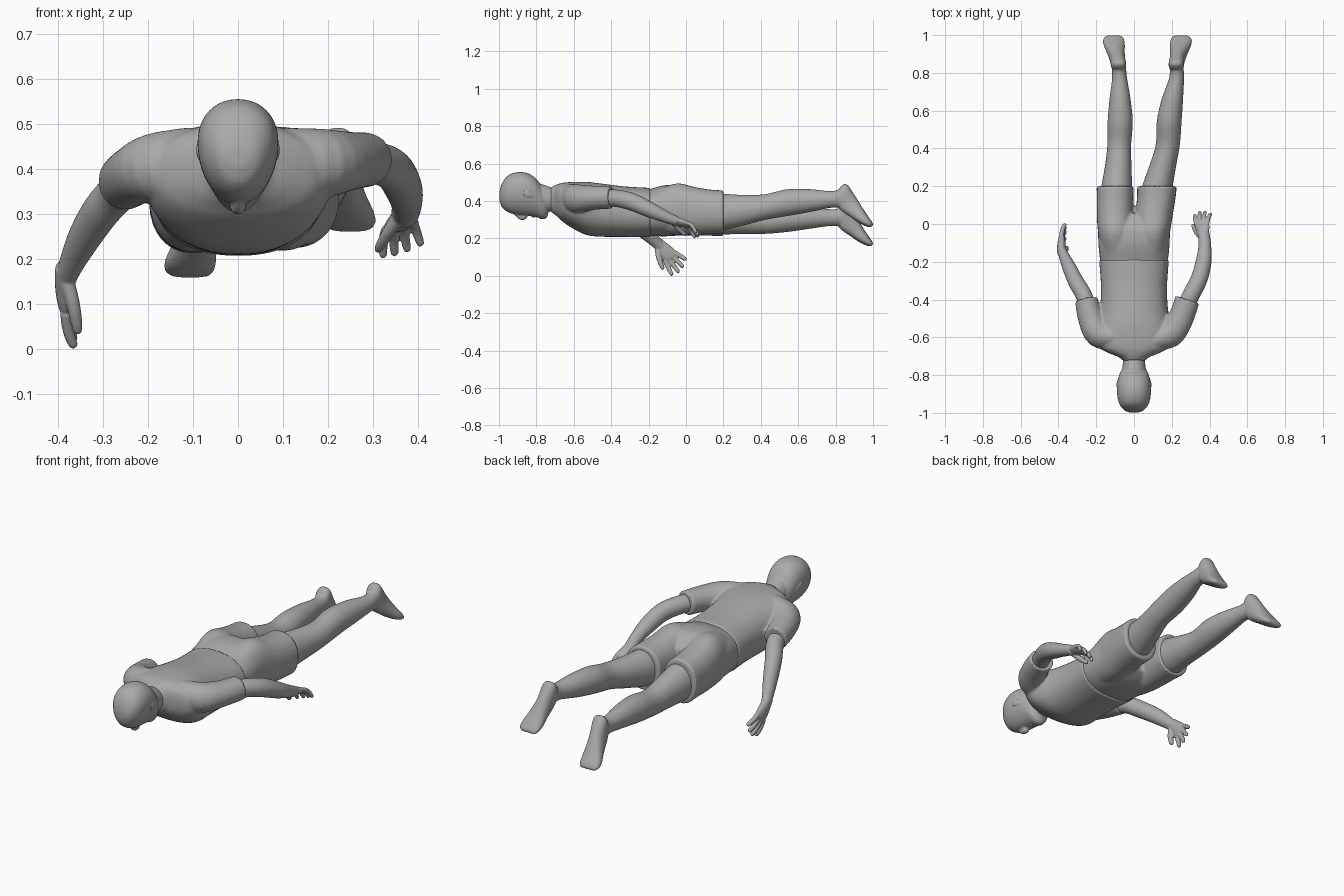
import bpy, bmesh
from math import cos, sin, pi, radians, copysign
from mathutils import Vector

X, Y, Z = Vector((1, 0, 0)), Vector((0, 1, 0)), Vector((0, 0, 1))
GREY = bpy.data.materials.new("dark_grey")
GREY.diffuse_color = (.4, .4, .4, 1)


def spline(secs, sub):
    """Catmull-Rom through the sections (x, y, z, half width, half height)."""
    out = []
    for i in range(len(secs) - 1):
        a, b, c, d = (secs[max(i - 1, 0)], secs[i], secs[i + 1],
                      secs[min(i + 2, len(secs) - 1)])
        for k in range(sub):
            t = k / sub
            out.append([0.5 * (2 * q + (r - p) * t + (2 * p - 5 * q + 4 * r - s) * t * t
                               + (3 * q - p - 3 * r + s) * t ** 3)
                        for p, q, r, s in zip(a, b, c, d)])
    return out + [list(secs[-1])]


def tube(bm, secs, side=X, flat=None, n=28, power=2.0, taper=0.0, sub=4):
    """Skin rings along a path; taper widens the +v half of each ring."""
    pts = spline(secs, sub)
    rings = []
    for i, p in enumerate(pts):
        c = Vector(p[:3])
        t = flat or (Vector(pts[min(i + 1, len(pts) - 1)][:3])
                     - Vector(pts[max(i - 1, 0)][:3])).normalized()
        u = (side - t * side.dot(t)).normalized()
        v = u.cross(t)
        ring = []
        for k in range(n):
            ca, sa = cos(2 * pi * k / n), sin(2 * pi * k / n)
            cu = copysign(abs(ca) ** (2 / power), ca)
            cv = copysign(abs(sa) ** (2 / power), sa)
            ring.append(bm.verts.new(c + u * max(p[3], .002) * cu * (1 + taper * cv)
                                     + v * max(p[4], .002) * cv))
        rings.append(ring)
    for a, b in zip(rings, rings[1:]):
        for k in range(n):
            bm.faces.new((a[k], a[(k + 1) % n], b[(k + 1) % n], b[k]))
    bm.faces.new(rings[0][::-1])
    bm.faces.new(rings[-1])


def finish(name, bm, voxel=0, smooth=4):
    """Make the object; a voxel size fuses its overlapping tubes into one skin."""
    bmesh.ops.recalc_face_normals(bm, faces=bm.faces)
    me = bpy.data.meshes.new(name)
    bm.to_mesh(me)
    bm.free()
    me.materials.append(GREY)
    ob = bpy.data.objects.new(name, me)
    bpy.context.collection.objects.link(ob)
    bpy.ops.object.select_all(action='DESELECT')
    ob.select_set(True)
    bpy.context.view_layer.objects.active = ob
    if voxel:
        m = ob.modifiers.new("fuse", 'REMESH')
        m.mode, m.voxel_size, m.use_smooth_shade = 'VOXEL', voxel, True
        m = ob.modifiers.new("soften", 'SMOOTH')
        m.factor, m.iterations = .5, smooth
        bpy.ops.object.modifier_apply(modifier="fuse")
        bpy.ops.object.modifier_apply(modifier="soften")
    bpy.ops.object.shade_smooth_by_angle(angle=radians(45))


# Head: rings from crown to chin, face looking down, with nose, lips, chin and neck
profile = [(-.998, .425, .025, .02), (-.985, .43, .052, .062), (-.955, .438, .076, .096),
           (-.915, .44, .087, .112), (-.87, .438, .089, .116), (-.83, .43, .085, .111),
           (-.795, .412, .076, .10), (-.765, .385, .062, .082), (-.745, .365, .044, .055),
           (-.738, .36, .02, .03)]
bm = bmesh.new()
tube(bm, [(0, y, z, rx, rz) for y, z, rx, rz in profile],
     flat=-Y, n=36, power=2.1, taper=-.13)
tube(bm, [(0, -.915, .333, .008, .008), (0, -.89, .318, .012, .015),
          (0, -.868, .314, .018, .016), (0, -.856, .325, .012, .01)], n=14)
tube(bm, [(-.028, -.812, .332, .004, .004), (0, -.815, .320, .011, .010),
          (.028, -.812, .332, .004, .004)], side=Y, n=12)
tube(bm, [(0, -.795, .33, .012, .012), (0, -.77, .320, .026, .018),
          (0, -.748, .328, .018, .014)], n=16)
tube(bm, [(0, -.84, .44, .066, .07), (0, -.77, .42, .062, .07),
          (0, -.71, .405, .058, .064), (0, -.65, .395, .06, .06)], flat=Y)
finish("head", bm, .005, 5)
for s, label in ((-1, "left"), (1, "right")):
    bm = bmesh.new()
    tube(bm, [(s * .081, -.872, .437, .003, .008), (s * .085, -.862, .442, .007, .02),
              (s * .083, -.84, .438, .008, .021), (s * .077, -.815, .424, .006, .011),
              (s * .072, -.803, .418, .003, .005)], flat=Y, n=14)
    finish(label + "_ear", bm)

# Shirt with sleeves
shirt = [(-.722, .407, .061, .066), (-.705, .406, .08, .076), (-.685, .402, .13, .088),
         (-.655, .392, .183, .106), (-.60, .376, .208, .126), (-.53, .36, .196, .142),
         (-.45, .351, .180, .142), (-.33, .343, .175, .135), (-.19, .338, .185, .132)]
bm = bmesh.new()
tube(bm, [(0, y, z, rx, rz) for y, z, rx, rz in shirt], flat=Y, n=40, power=2.25)
tube(bm, [(.11, -.605, .407, .06, .086), (.19, -.58, .412, .075, .077),
          (.247, -.50, .417, .068, .065), (.283, -.40, .42, .065, .061)])
tube(bm, [(-.11, -.605, .407, .06, .086), (-.185, -.58, .402, .075, .077),
          (-.228, -.50, .386, .068, .067), (-.253, -.40, .37, .060, .063)])
finish("shirt", bm, .0065, 5)

# Shorts: seat and two legs
bm = bmesh.new()
tube(bm, [(0, -.23, .338, .168, .118), (0, -.185, .34, .180, .126),
          (0, -.11, .348, .188, .137), (0, -.03, .35, .188, .132),
          (0, .02, .345, .165, .108), (0, .055, .34, .10, .08)],
     flat=Y, n=40, power=2.4)
tube(bm, [(.085, -.17, .345, .085, .11), (.096, -.05, .356, .094, .138),
          (.106, .05, .347, .1, .127), (.117, .13, .342, .102, .119),
          (.122, .2, .340, .105, .117)], flat=Y, power=2.2)
tube(bm, [(-.085, -.17, .345, .085, .11), (-.096, -.05, .354, .094, .138),
          (-.1, .05, .341, .097, .127), (-.1, .13, .333, .097, .119),
          (-.1, .2, .328, .098, .117)], flat=Y, power=2.2)
finish("shorts", bm, .0065, 6)


def hand(bm, wrist, d, w, curl, size, spread):
    """Palm, four fingers and a thumb; d points to the fingers, w to the little finger."""
    d = Vector(d).normalized()
    w = Vector(w)
    w = (w - d * w.dot(d)).normalized()
    nrm = d.cross(w)
    o = Vector(wrist)

    def at(a, b, c, ru, rv):
        return (*(o + (d * a + w * b + nrm * c) * size), ru * size, rv * size)

    tube(bm, [at(-.02, 0, 0, .026, .022), at(.02, 0, 0, .034, .022), at(.06, 0, .002, .042, .020),
              at(.09, 0, .004, .040, .014), at(.098, 0, .005, .032, .007)], side=w, n=20)
    for i, ln in enumerate((.078, .09, .084, .064)):
        b = (i - 1.5) * .022
        tube(bm, [at(.08 + ln * f, b * (1 + spread * f), .003 + curl * f * f, r, r)
                  for f, r in ((0, .0125), (.35, .012), (.7, .0115), (.95, .0095), (1, .004))],
             side=w, n=12, sub=2)
    tube(bm, [at(.005, -.018, .004, .016, .016), at(.04, -.042, .012 + curl * .2, .015, .015),
              at(.075, -.058, .016 + curl * .4, .013, .013),
              at(.10, -.066, .018 + curl * .5, .010, .010),
              at(.106, -.067, .018 + curl * .5, .004, .004)], side=w, n=12, sub=3)


# Bare arms with hands
bm = bmesh.new()
tube(bm, [(.24, -.50, .416, .045, .045), (.30, -.38, .415, .046, .046),
          (.345, -.29, .396, .045, .047), (.368, -.20, .356, .042, .042),
          (.375, -.12, .320, .034, .033), (.37, -.05, .292, .030, .026)])
hand(bm, (.370, -.07, .298), (-.14, .94, -.27), (.92, .1, .28), .05, .92, .45)
finish("right_arm", bm, .0036, 3)
bm = bmesh.new()
tube(bm, [(-.225, -.50, .385, .045, .045), (-.265, -.38, .35, .044, .045),
          (-.305, -.31, .305, .042, .044), (-.343, -.23, .245, .036, .041),
          (-.372, -.165, .185, .027, .032), (-.384, -.13, .15, .022, .028)])
hand(bm, (-.384, -.14, .165), (-.02, .65, -.76), (0, .76, .65), .02, 1.05, .6)
finish("left_arm", bm, .0036, 3)

# Legs: (y, centre x, centre z, half width, half height)
right_leg = [(.08, .105, .343, .085, .105), (.19, .122, .342, .082, .098),
             (.30, .150, .350, .072, .083), (.42, .179, .367, .064, .069),
             (.54, .186, .391, .066, .072), (.66, .203, .402, .057, .062),
             (.77, .225, .408, .040, .045), (.83, .226, .412, .036, .048),
             (.87, .226, .41, .028, .037)]
left_leg = [(.08, -.095, .335, .085, .105), (.19, -.092, .322, .082, .100),
            (.30, -.084, .306, .071, .083), (.42, -.078, .293, .063, .069),
            (.54, -.073, .305, .067, .071), (.66, -.074, .311, .056, .060),
            (.77, -.076, .311, .040, .045), (.83, -.08, .312, .037, .047),
            (.87, -.08, .31, .028, .037)]
# Feet: heel to toe, soles turned up and back
foot = [(0, .838, .486, .018, .012), (0, .838, .468, .035, .032), (.002, .846, .435, .041, .045),
        (.006, .866, .388, .040, .054), (.016, .912, .338, .047, .041),
        (.025, .951, .299, .057, .030), (.028, .979, .276, .055, .020),
        (.026, .993, .264, .042, .01)]
for label, leg, s, x0, dz in (("right", right_leg, 1, .222, 0), ("left", left_leg, -1, -.08, -.102)):
    bm = bmesh.new()
    tube(bm, [(x, y, z, rx, rz) for y, x, z, rx, rz in leg], flat=Y)
    tube(bm, [(x0 + s * x, y, z + dz, ru, rv) for x, y, z, ru, rv in foot],
         flat=Vector((0, .57, -.82)), power=2.3)
    finish(label + "_leg", bm, .006, 5)
